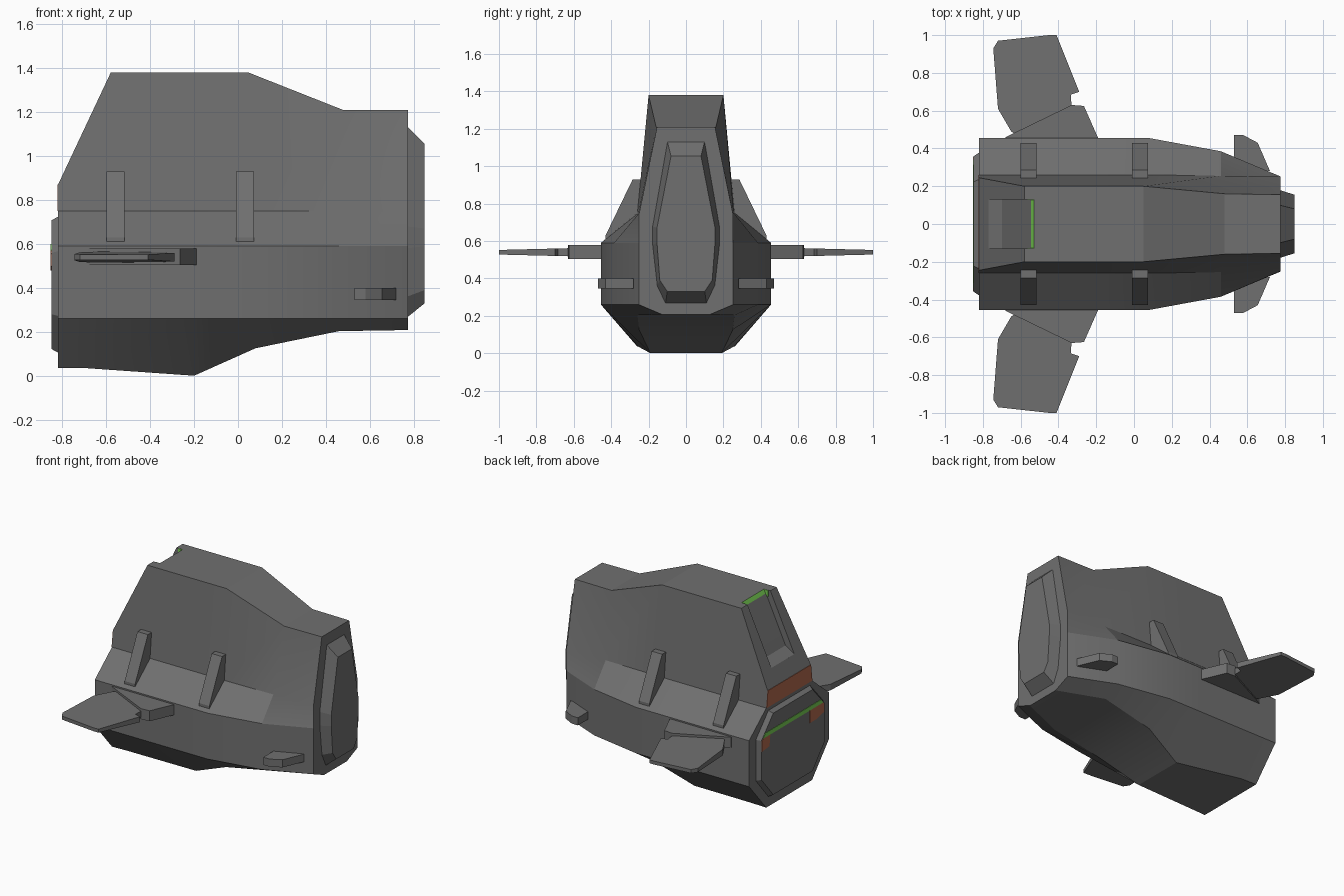
import bpy, bmesh, math

if "Cube" in bpy.data.objects:
    bpy.data.objects.remove(bpy.data.objects["Cube"])


def material(name, rgb):
    m = bpy.data.materials.new(name)
    m.diffuse_color = (*rgb, 1)
    m.use_nodes = True
    m.node_tree.nodes["Principled BSDF"].inputs["Base Color"].default_value = m.diffuse_color
    return m


GRAY = material("hull gray", (0.16, 0.16, 0.16))
GREEN = material("light green", (0.19, 0.62, 0.09))
BROWN = material("rust brown", (0.44, 0.14, 0.075))


def loft(name, rings, mats=(GRAY,)):
    """Closed skin through rings that have equal point counts."""
    bm = bmesh.new()
    vs = [[bm.verts.new(p) for p in r] for r in rings]
    n = len(rings[0])
    for a, b in zip(vs, vs[1:]):
        for i in range(n):
            j = (i + 1) % n
            bm.faces.new((a[i], a[j], b[j], b[i]))
    bm.faces.new(vs[0][::-1])
    bm.faces.new(vs[-1])
    bmesh.ops.recalc_face_normals(bm, faces=bm.faces[:])
    me = bpy.data.meshes.new(name)
    bm.to_mesh(me)
    bm.free()
    ob = bpy.data.objects.new(name, me)
    bpy.context.scene.collection.objects.link(ob)
    for m in mats:
        me.materials.append(m)
    return ob


def mirror_ring(half, x):
    """Half outline of (y, z), top to bottom, made into a full ring at x."""
    return [(x, y, z) for y, z in half] + [(x, -y, z) for y, z in half[::-1]]


# Hull: x of top, top half width, top z, tower base half width,
#       x below, side half width, belly half width, belly z
stations = [
    (-0.82, 0.245, 0.87, 0.26, -0.82, 0.455, 0.26, 0.035),
    (-0.58, 0.20, 1.38, 0.26, -0.70, 0.455, 0.255, 0.035),
    (-0.20, 0.20, 1.38, 0.26, -0.20, 0.455, 0.19, 0.0),
    (0.05, 0.20, 1.38, 0.26, 0.08, 0.455, 0.25, 0.125),
    (0.48, 0.16, 1.21, 0.255, 0.46, 0.385, 0.26, 0.203),
    (0.775, 0.155, 1.21, 0.25, 0.775, 0.252, 0.13, 0.208),
]
rings = []
for xt, yt, zt, yb, xl, w, bw, bz in stations:
    half = [(xt, yt, zt), (xl, yb, 0.75), (xl, w, 0.59), (xl, w, 0.26), (xl, bw, bz)]
    rings.append(half + [(x, -y, z) for x, y, z in half[::-1]])
hull = loft("hull", rings, (GRAY, GREEN))

# Notch in the sloping back of the tower, with a green upper end wall
notch = [(-0.90, 0.976), (-0.77, 0.976), (-0.70, 1.02), (-0.545, 1.352),
         (-0.525, 1.39), (-0.525, 1.5), (-0.90, 1.5)]
cutter = loft("notch_cutter", [[(x, y, z) for x, z in notch] for y in (-0.13, 0.13)], (GRAY, GREEN))
for f in cutter.data.polygons:
    c = f.center
    if abs(c.y) < 0.01 and -0.54 < c.x < -0.53 and c.z < 1.4:
        f.material_index = 1
cutter.hide_render = True
mod = hull.modifiers.new("notch", "BOOLEAN")
mod.operation = "DIFFERENCE"
mod.solver = "EXACT"
mod.object = cutter
bpy.context.view_layer.update()
dg = bpy.context.evaluated_depsgraph_get()
cut = bpy.data.meshes.new_from_object(hull.evaluated_get(dg))
hull.modifiers.clear()
hull.data = cut
bpy.data.objects.remove(cutter)
bpy.context.view_layer.objects.active = hull
hull.select_set(True)
bpy.ops.object.shade_smooth_by_angle(angle=math.radians(16))

# Front panel: bevelled raised plate
loft("front_panel", [
    mirror_ring([(0.10, 1.135), (0.18, 0.68), (0.18, 0.58), (0.155, 0.36), (0.11, 0.265)], 0.77),
    mirror_ring([(0.08, 1.055), (0.155, 0.67), (0.155, 0.59), (0.14, 0.39), (0.10, 0.33)], 0.85)])

# Rear engine plate: bevelled octagon
octagon = [(0.24, 0.32), (0.385, 0.16), (0.385, -0.14), (0.24, -0.31)]
loft("rear_engine_plate",
     [mirror_ring([(y * k, 0.41 + z * k) for y, z in octagon], x) for k, x in ((1, -0.81), (0.93, -0.85))])


def rear_plate(name, x, outline, mat):
    """Thin painted plate on a back face."""
    loft(name, [[(x - d, y, z) for y, z in outline] for d in (0, 0.004)], (mat,))


rear_plate("tower_back_band", -0.819, [(0.245, 0.87), (0.26, 0.75), (-0.26, 0.75), (-0.245, 0.87)], BROWN)
rear_plate("engine_strip", -0.849, [(0.315, 0.6), (0.34, 0.57), (-0.34, 0.57), (-0.315, 0.6)], GREEN)
rear_plate("engine_patch_wide", -0.849,
           [(-0.19, 0.57), (-0.34, 0.57), (-0.355, 0.555), (-0.355, 0.5), (-0.27, 0.48), (-0.19, 0.48)], BROWN)
rear_plate("engine_patch_narrow", -0.849,
           [(0.26, 0.57), (0.34, 0.57), (0.355, 0.555), (0.355, 0.48), (0.27, 0.49)], BROWN)

# Wing outlines seen from above (x, y)
mount = [(-0.68, 0.40), (-0.68, 0.46), (-0.33, 0.63), (-0.265, 0.625), (-0.19, 0.455), (-0.19, 0.40)]
blade = [(-0.62, 0.47), (-0.65, 0.49), (-0.72, 0.61), (-0.745, 0.93), (-0.72, 0.97), (-0.45, 1.0),
         (-0.41, 1.0), (-0.29, 0.70), (-0.335, 0.685), (-0.33, 0.62)]
vent = [(0.53, 0.30), (0.53, 0.47), (0.58, 0.47), (0.655, 0.43), (0.72, 0.28)]
rib = [(0.20, 0.93), (0.285, 0.93), (0.43, 0.63), (0.43, 0.56), (0.20, 0.56)]
lamp = [(-0.565, 1.335), (-0.55, 1.335), (-0.527, 1.379), (-0.565, 1.379)]

for s, side in ((1, "back"), (-1, "front")):
    def slab(name, outline, z0, z1):
        loft(name + "_" + side, [[(x, s * y, z) for x, y in outline] for z in (z0, z1)])

    slab("wing_mount", mount, 0.505, 0.58)
    slab("side_vent", vent, 0.345, 0.40)
    # Blade thins toward the tip
    loft("wing_blade_" + side,
         [[(x, s * y, 0.54 + d * (0.025 - 0.025 * (y - 0.49))) for x, y in blade] for d in (-1, 1)])
    # Upright ribs at the foot of the tower
    for i, x0 in enumerate((-0.60, -0.01)):
        loft(f"rib_{side}_{i + 1}", [[(x, s * y, z) for y, z in rib] for x in (x0, x0 + 0.083)])
    # Green strip continues onto the notch side walls
    loft("notch_side_strip_" + side, [[(x, s * y, z) for x, z in lamp] for y in (0.131, 0.126)], (GREEN,))
